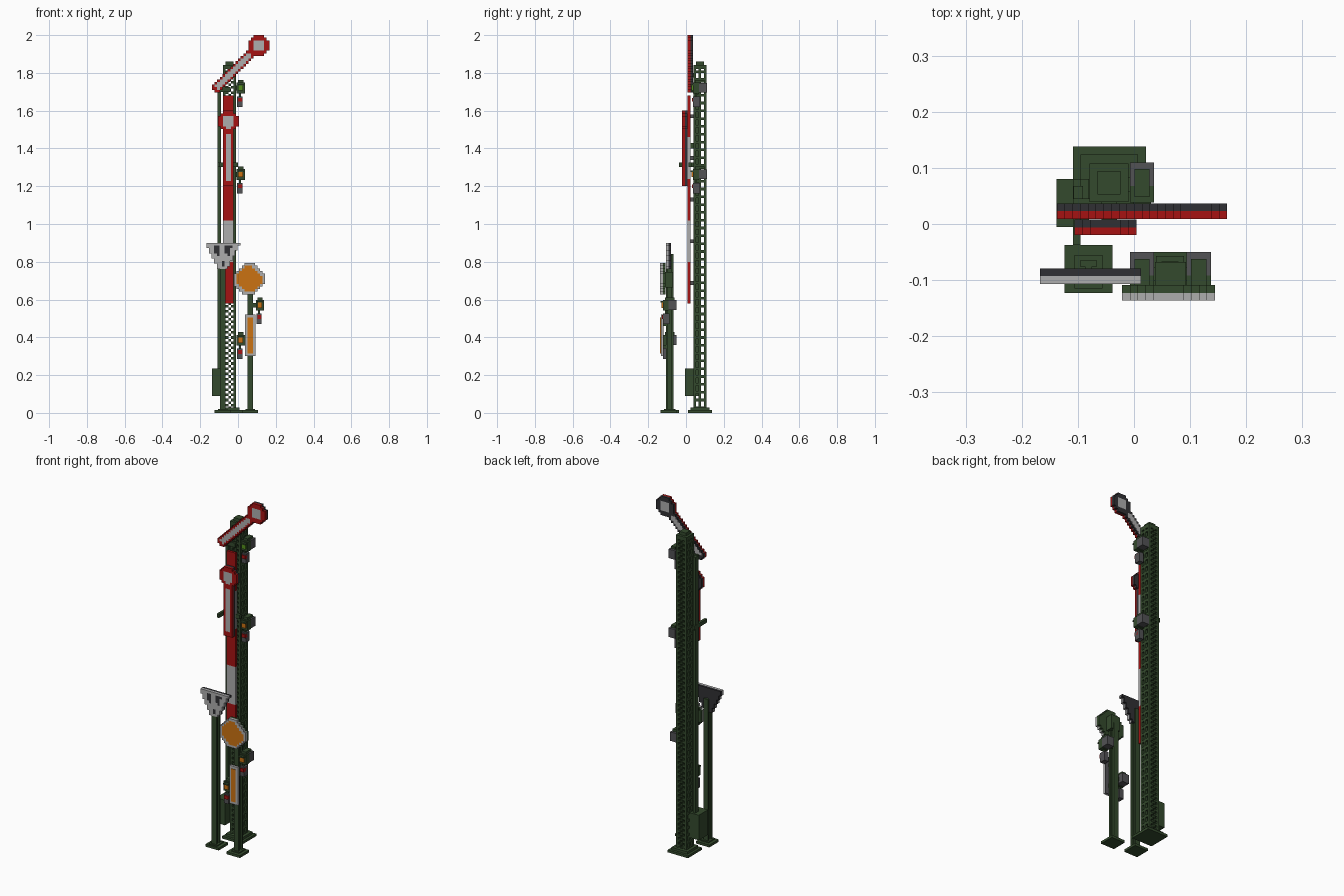
import bpy, bmesh, math

if "Cube" in bpy.data.objects:
    bpy.data.objects.remove(bpy.data.objects["Cube"], do_unlink=True)

V = 2 / 145  # block size of the stepped shapes


def material(name, rgb):
    m = bpy.data.materials.new(name)
    m.use_nodes = True
    m.diffuse_color = (*rgb, 1)
    bsdf = m.node_tree.nodes["Principled BSDF"]
    bsdf.inputs["Base Color"].default_value = (*rgb, 1)
    bsdf.inputs["Roughness"].default_value = 0.9
    return m


GREEN = material("dark green", (0.034, 0.068, 0.026))
RED = material("signal red", (0.38, 0.006, 0.006))
PALE = material("pale grey", (0.42, 0.42, 0.42))
DARK = material("charcoal", (0.030, 0.030, 0.034))
GREY = material("mid grey", (0.085, 0.085, 0.09))
ORANGE = material("orange", (0.60, 0.17, 0.006))
LENS = material("green lens", (0.09, 0.28, 0.012))


def add_box(bm, lo, hi, index=0):
    c = [bm.verts.new((x, y, z)) for x in (lo[0], hi[0]) for y in (lo[1], hi[1]) for z in (lo[2], hi[2])]
    for q in ((0, 1, 3, 2), (4, 6, 7, 5), (0, 4, 5, 1), (2, 3, 7, 6), (0, 2, 6, 4), (1, 5, 7, 3)):
        bm.faces.new([c[i] for i in q]).material_index = index


def finish(name, bm, mats):
    me = bpy.data.meshes.new(name)
    bmesh.ops.recalc_face_normals(bm, faces=bm.faces)
    bm.to_mesh(me)
    bm.free()
    for m in mats:
        me.materials.append(m)
    ob = bpy.data.objects.new(name, me)
    bpy.context.collection.objects.link(ob)
    return ob


def boxes(name, mat, *spans):
    """Boxes given as (x0, x1, y0, y1, z0, z1)."""
    bm = bmesh.new()
    for a, b, c, d, e, f in spans:
        add_box(bm, (a, c, e), (b, d, f))
    return finish(name, bm, [mat])


def stepped(name, mats, u0, z0, nu, nz, d0, d1, rule, side=False):
    """Stepped plate: rule(u, z, i, k) gives a material index or None; cells merge into row strips."""
    bm = bmesh.new()
    for k in range(nz):
        row = [rule(u0 + (i + .5) * V, z0 + (k + .5) * V, i, k) for i in range(nu)] + [None]
        start = 0
        for i in range(1, nu + 1):
            if row[i] != row[start]:
                if row[start] is not None:
                    a, b = u0 + start * V, u0 + i * V
                    za, zb = z0 + k * V, z0 + (k + 1) * V
                    if side:
                        add_box(bm, (d0, a, za), (d1, b, zb), row[start])
                    else:
                        add_box(bm, (a, d0, za), (b, d1, zb), row[start])
                start = i
    return finish(name, bm, mats)


# Lattice mast
MX, MY, ROWS = -0.079, 0.039, 132
W = 5 * V


def front_lattice(u, z, i, k):
    return 0 if i in (0, 4) or (i + k) % 2 == 0 else None


def side_lattice(u, z, i, k):
    return None if i in (1, 3) and k % 3 != 0 else 0


for label, y in (("front", MY), ("back", MY + W - V)):
    stepped("mast_lattice_" + label, [GREEN], MX, 0.02, 5, ROWS, y, y + V, front_lattice)
for label, x in (("right", MX), ("left", MX + W - V)):
    stepped("mast_lattice_" + label, [GREEN], MY, 0.02, 5, ROWS, x, x + V, side_lattice, True)
boxes("mast_base", GREEN, (-0.109, 0.021, 0.01, 0.138, 0, 0.014), (-0.095, 0.007, 0.024, 0.124, 0.014, 0.028))
boxes("mast_cap", GREEN, (MX, MX + W, MY, MY + W, 1.82, 1.842),
      (MX + V, MX + W - V, MY + V, MY + W - V, 1.842, 1.86))

# Drive box, pull rod and crank
boxes("drive_box", GREEN, (-0.138, -0.08, -0.005, 0.08, 0.09, 0.235))
boxes("pull_rod", GREEN, (-0.108, -0.091, 0.04, 0.068, 0.235, 1.72))
boxes("crank_bar", GREEN, (-0.109, -0.095, -0.037, 0.08, 1.302, 1.325), (-0.109, 0.0, 0.012, 0.03, 1.302, 1.325))
boxes("upper_crank", GREEN, (-0.109, -0.04, 0.03, 0.045, 1.70, 1.725))
boxes("arm_pivots", GREEN, (-0.058, -0.03, 0.03, 0.045, 1.775, 1.80), (-0.058, -0.03, 0.0, 0.045, 1.40, 1.43))

# Five-band mast board with brackets
for n in range(5):
    z = 0.578 + n * 0.2205
    boxes("mast_board_%d" % (n + 1), PALE if n % 2 else RED, (-0.079, -0.023, 0.009, 0.023, z, z + 0.2205))
    boxes("board_bracket_%d" % (n + 1), GREY, (-0.06, -0.04, 0.023, 0.04, z + 0.1, z + 0.12))


# Semaphore arms: red rim, pale core, dark backs
def arm_rule(cx, cz, dx, dz, length, half, core):
    def rule(x, z, i, k):
        px, pz = x - cx, z - cz
        r = math.hypot(px, pz)
        along, across = px * dx + pz * dz, abs(px * dz - pz * dx)
        if r < 0.034:
            return 1
        if r < 0.057:
            return 0
        if 0 < along < length and across < half:
            return 1 if across < core and 0.065 < along < length - 0.016 else 0
        return None
    return rule


d = math.sqrt(0.5)
upper = arm_rule(0.111, 1.945, -d, -d, 0.335, 0.029, 0.0125)
lower = arm_rule(-0.051, 1.542, 0, -1, 0.337, 0.028, 0.016)
for label, rule, x0, z0, nx, nz, y in (("upper", upper, -0.1375, 2 - 24 * V, 22, 24, 0.009),
                                       ("lower", lower, -0.051 - 4 * V, 1.6 - 30 * V, 8, 30, -0.02)):
    stepped(label + "_arm_front", [RED, PALE], x0, z0, nx, nz, y, y + V, rule)
    stepped(label + "_arm_back", [DARK, PALE], x0, z0, nx, nz, y + V, y + 2 * V, rule)


# Lamps with hood, lens and a small relay block below
def lamp(name, x, y, z, lens, arm):
    boxes(name + "_housing", GREEN, (x, x + 0.043, y, y + 0.03, z - 0.028, z + 0.028),
          (x + 0.008, x + 0.035, y + 0.01, y + 0.06, z + 0.028, z + 0.042),
          (min(x, arm), max(x, arm), y + 0.02, y + 0.045, z - 0.012, z + 0.012))
    boxes(name + "_hood", GREEN, (x + 0.006, x + 0.037, y - 0.014, y, z + 0.014, z + 0.022))
    boxes(name + "_rear", GREY, (x, x + 0.043, y + 0.03, y + 0.072, z - 0.025, z + 0.027))
    boxes(name + "_lens", lens, (x + 0.008, x + 0.034, y - 0.008, y, z - 0.014, z + 0.014))
    boxes(name + "_relay", GREY, (x + 0.003, x + 0.031, y, y + 0.035, z - 0.10, z - 0.045))
    boxes(name + "_relay_mark", RED, (x + 0.008, x + 0.031, y - 0.006, y + 0.02, z - 0.072, z - 0.052))
    boxes(name + "_relay_stem", GREEN, (x + 0.012, x + 0.022, y + 0.01, y + 0.02, z - 0.045, z - 0.028))


lamp("upper_lamp", -0.007, 0.038, 1.72, LENS, -0.02)
lamp("middle_lamp", -0.007, 0.038, 1.262, ORANGE, -0.02)
lamp("post_lamp_high", 0.094, -0.122, 0.57, ORANGE, 0.07)
lamp("post_lamp_low", -0.007, -0.122, 0.385, ORANGE, 0.055)


# Two short posts of I-section on stepped feet
def post(name, x, y, foot_y, top):
    boxes(name, GREEN, (x - .015, x + .015, y - .02, y - .009, 0.014, top),
          (x - .015, x + .015, y + .009, y + .02, 0.014, top), (x - .006, x + .006, y - .009, y + .009, 0.014, top))
    boxes(name + "_foot", GREEN, (x - .043, x + .043, foot_y - .043, foot_y + .043, 0, 0.014),
          (x - .025, x + .025, y - .03, y + .03, 0.014, 0.02))


post("triangle_post", -0.081, -0.085, -0.08, 0.84)
post("disc_post", 0.064, -0.087, -0.093, 0.70)


# Triangular board with three dark spots
def triangle(x, z, i, k):
    off = abs(x + 0.081)
    if off > 0.02 + 0.067 * (z - 0.755) / 0.128:
        return None
    eye = 0.012 < off < 0.05 - 0.35 * (0.885 - z) and 0.825 < z < 0.885 and off > 0.06 - (z - 0.80)
    spot = off < 0.009 and 0.78 < z < 0.80
    return 1 if eye or spot else 0


stepped("triangle_board", [PALE, DARK], -0.081 - 6.25 * V, 0.9 - 10 * V, 13, 10, -0.107, -0.093, triangle)
stepped("triangle_board_back", [DARK], -0.081 - 6.25 * V, 0.9 - 10 * V, 13, 10, -0.093, -0.079,
        lambda *a: None if triangle(*a) is None else 0)


# Orange warning disc with pale rim and green back
def octagon(x, z, i, k):
    a, b = abs(x - 0.058), abs(z - 0.707)
    size = max(a, b, (a + b) * 0.74)
    return None if size > 0.080 else (1 if size < 0.066 else 0)


DX, DZ = 0.058 - 5.75 * V, 0.707 - 5.75 * V
stepped("warning_disc", [PALE, ORANGE], DX, DZ, 12, 12, -0.1365, -0.1227, octagon)
stepped("warning_disc_back", [GREEN], DX, DZ, 12, 12, -0.1227, -0.109,
        lambda *a: None if octagon(*a) is None else 0)
boxes("disc_mount", GREEN, (0.037, 0.093, -0.109, -0.068, 0.665, 0.745))

# Upright orange board
boxes("upright_board", PALE, (0.038, 0.092, -0.1335, -0.1227, 0.30, 0.52))
boxes("upright_board_back", GREY, (0.038, 0.092, -0.1227, -0.118, 0.30, 0.52))
boxes("upright_board_panel", ORANGE, (0.051, 0.079, -0.1365, -0.1335, 0.315, 0.505))
boxes("upright_board_clips", GREEN, (0.055, 0.073, -0.118, -0.105, 0.34, 0.36), (0.055, 0.073, -0.118, -0.105, 0.46, 0.48))
